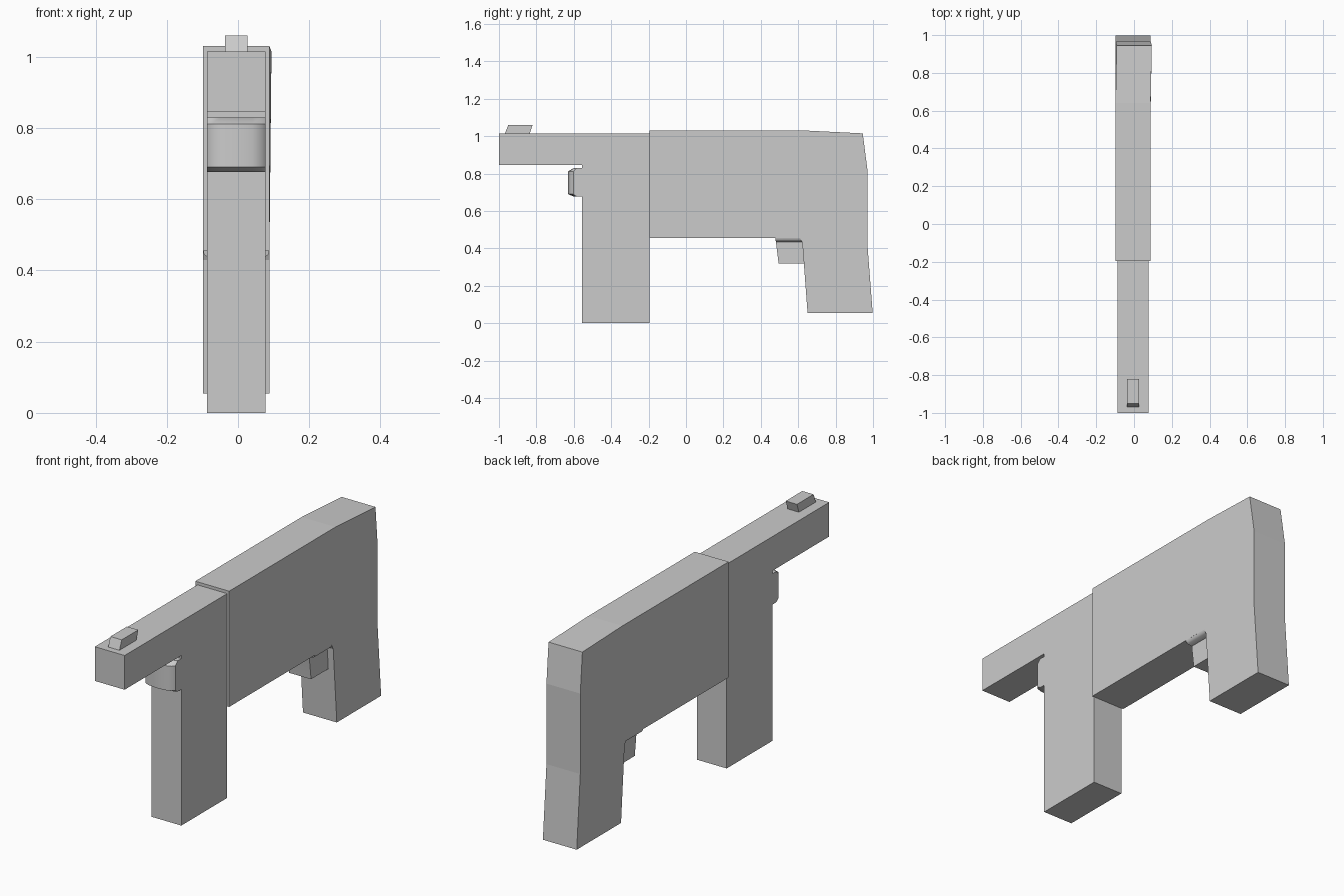
import bpy, bmesh, math

if "Cube" in bpy.data.objects:
    bpy.data.objects.remove(bpy.data.objects["Cube"])

CX = -0.005  # mid plane of the model


def loft(name, rings, smooth=None):
    """Join equal-length rings of points and cap both ends."""
    bm = bmesh.new()
    vs = [[bm.verts.new(p) for p in r] for r in rings]
    n = len(rings[0])
    for a, b in zip(vs, vs[1:]):
        for i in range(n):
            j = (i + 1) % n
            bm.faces.new((a[i], a[j], b[j], b[i]))
    bm.faces.new(vs[0])
    bm.faces.new(vs[-1])
    bmesh.ops.recalc_face_normals(bm, faces=bm.faces)
    me = bpy.data.meshes.new(name)
    bm.to_mesh(me)
    bm.free()
    ob = bpy.data.objects.new(name, me)
    bpy.context.collection.objects.link(ob)
    if smooth:
        bpy.ops.object.select_all(action='DESELECT')
        ob.select_set(True)
        bpy.context.view_layer.objects.active = ob
        bpy.ops.object.shade_smooth_by_angle(angle=math.radians(smooth))
    return ob


def plate(name, profile, half):
    """Side profile (y, z) given thickness along x."""
    return loft(name, [[(CX + s * half, y, z) for y, z in profile] for s in (-1, 1)])


# Front arm and tall front leg
plate("front_frame", [(-1, 1.015), (-1, 0.845), (-0.555, 0.845), (-0.555, 0),
                      (-0.195, 0), (-0.195, 1.015)], 0.082)

# Main body with raked rear leg
body = plate("rear_body", [(-0.195, 0.455), (-0.195, 1.03), (0.64, 1.03), (0.945, 1.015),
                           (0.97, 0.82), (0.97, 0.42), (0.998, 0.055), (0.65, 0.055),
                           (0.622, 0.43), (0.61, 0.455)], 0.093)
# Upper rear corner leans slightly to one side
for v in body.data.vertices:
    if v.co.y > 0.9 and v.co.z > 0.9:
        v.co.x += 0.006

# Slanted block on top of the front arm
plate("top_block", [(-0.97, 1.01), (-0.95, 1.06), (-0.82, 1.06), (-0.837, 1.01)], 0.031)

# Rounded lug on the front of the front leg
plan = [(-0.082, 0), (-0.082, -0.047), (-0.07, -0.062), (-0.045, -0.071), (0, -0.075),
        (0.045, -0.071), (0.07, -0.062), (0.082, -0.047), (0.082, 0)]
levels = [(0.677, 0.6), (0.69, 1), (0.812, 1), (0.83, 0.6)]
loft("front_lug", [[(CX + x, -0.555 + y * k, z) for x, y in plan] for z, k in levels], 35)

# Narrow block under the body, flaring out to the body width
rings = []
for z, y0, half in [(0.456, 0.478, 0.093), (0.446, 0.479, 0.091), (0.439, 0.48, 0.083),
                    (0.434, 0.481, 0.06), (0.32, 0.495, 0.06)]:
    y1 = 0.632
    rings.append([(CX - half, y0, z), (CX + half, y0, z), (CX + half, y1, z), (CX - half, y1, z)])
loft("under_block", rings, 40)
